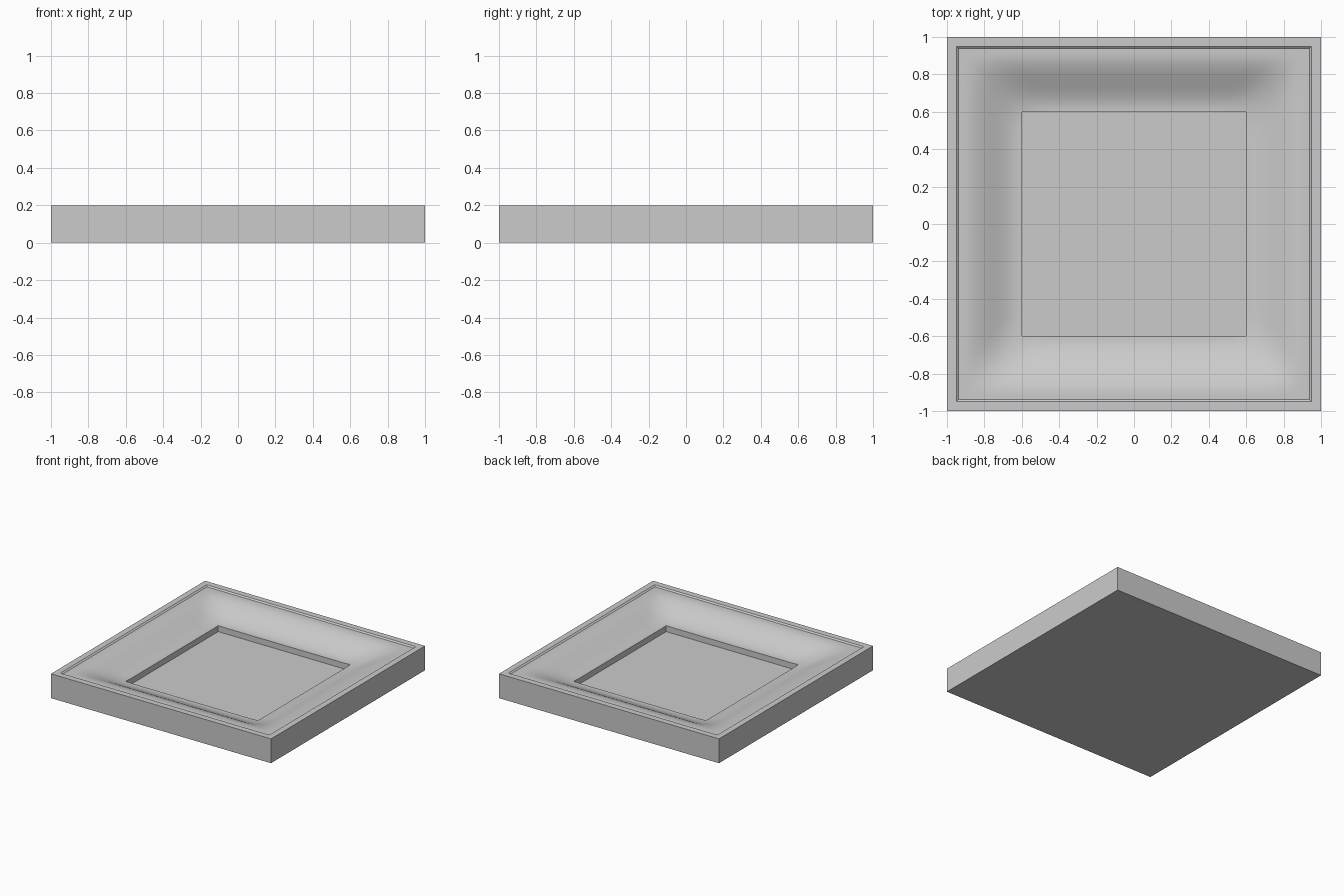
import bpy, bmesh, math

if "Cube" in bpy.data.objects:
    bpy.data.objects.remove(bpy.data.objects["Cube"])

N = 24  # points per side of each square ring


def smoothmax(a, b, k=0.16):
    h = max(k - abs(a - b), 0) / k
    return max(a, b) + h * h * k / 4


def slope(x, y):
    # soft S-shaped dish between the inner lip and the rim
    t = (smoothmax(abs(x), abs(y)) - 0.61) / (0.91 - 0.61)
    t = min(max(t, 0), 1)
    return 0.09 + 0.1 * t * t * (3 - 2 * t)


def ring(bm, r, z=None):
    pts = []
    for c, s in ((1, 0), (0, 1), (-1, 0), (0, -1)):
        for i in range(N):
            t = r * (2 * i / N - 1)
            x, y = c * r - s * t, s * r + c * t
            pts.append(bm.verts.new((x, y, slope(x, y) if z is None else z)))
    return pts


def bridge(bm, a, b):
    m = len(a)
    for i in range(m):
        j = (i + 1) % m
        bm.faces.new((a[i], a[j], b[j], b[i]))


bm = bmesh.new()
# base, outer wall, flat rim and small chamfered step
rings = [ring(bm, 1, 0), ring(bm, 1, 0.2), ring(bm, 0.95, 0.2), ring(bm, 0.938, 0.19)]
# curved slope down to the inner lip
steps = 16
rings += [ring(bm, 0.938 + (0.6 - 0.938) * i / steps) for i in range(1, steps + 1)]
# recessed floor
rings.append(ring(bm, 0.6, 0.042))
for a, b in zip(rings, rings[1:]):
    bridge(bm, a, b)
bm.faces.new(rings[-1])
bm.faces.new(rings[0][::-1])
bmesh.ops.recalc_face_normals(bm, faces=bm.faces)

me = bpy.data.meshes.new("square_tray")
bm.to_mesh(me)
bm.free()
tray = bpy.data.objects.new("square_tray", me)
bpy.context.collection.objects.link(tray)
bpy.context.view_layer.objects.active = tray
tray.select_set(True)
bpy.ops.object.shade_smooth_by_angle(angle=math.radians(30))
